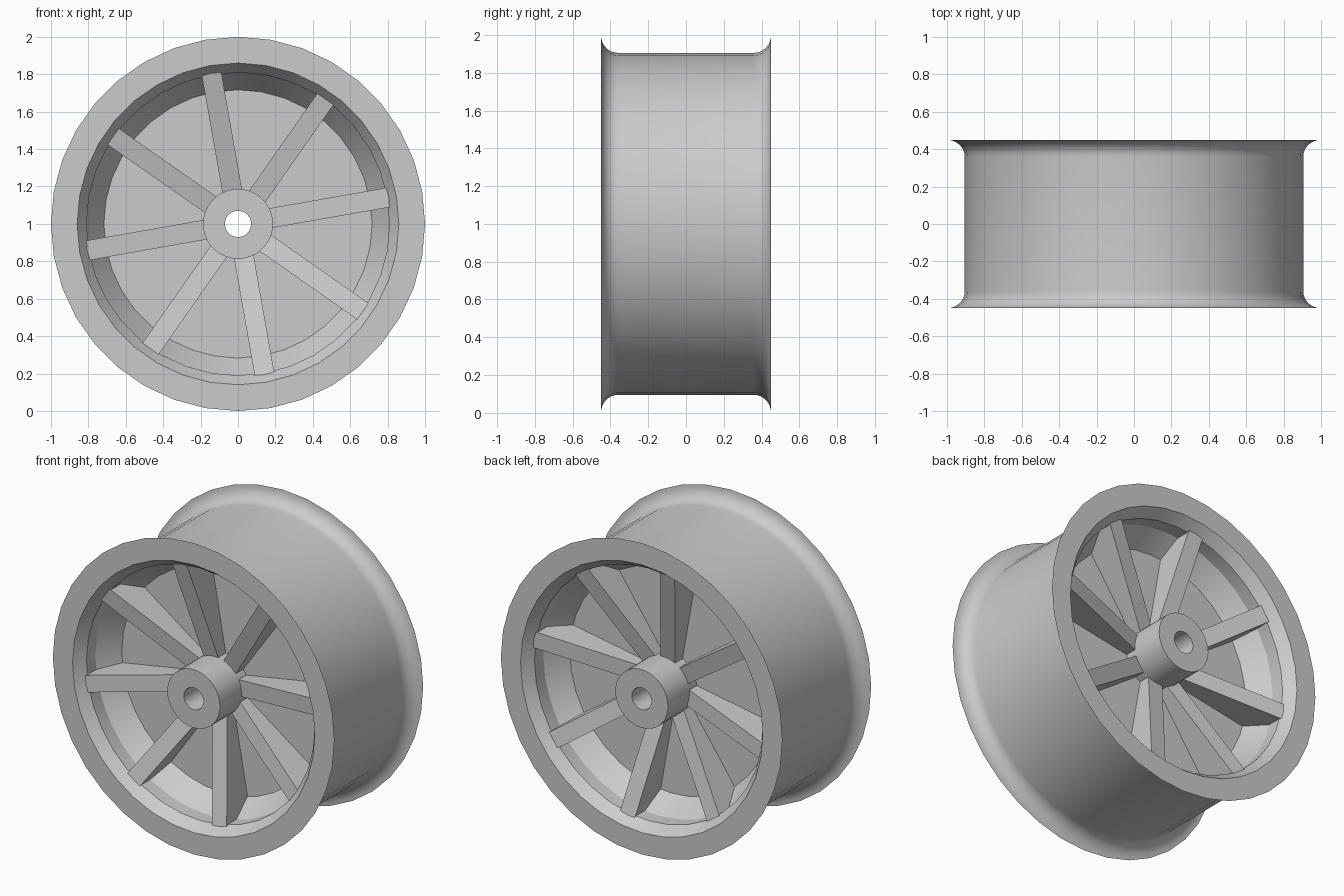
import bpy, bmesh, math
from mathutils import Matrix, Vector

cube = bpy.data.objects.get("Cube")
if cube:
    bpy.data.objects.remove(cube, do_unlink=True)

GREY = (0.6, 0.6, 0.6, 1.0)
metal = bpy.data.materials.new("grey_metal")
metal.use_nodes = True
metal.diffuse_color = GREY
metal.node_tree.nodes["Principled BSDF"].inputs["Base Color"].default_value = GREY

SEGMENTS = 36
HALF = 0.45          # half of the wheel width
CENTRE_Z = 1.0


def finish(bm, name, smooth):
    bmesh.ops.recalc_face_normals(bm, faces=bm.faces)
    mesh = bpy.data.meshes.new(name)
    bm.to_mesh(mesh)
    bm.free()
    mesh.materials.append(metal)
    obj = bpy.data.objects.new(name, mesh)
    bpy.context.collection.objects.link(obj)
    obj.location.z = CENTRE_Z
    if smooth:
        bpy.ops.object.select_all(action='DESELECT')
        obj.select_set(True)
        bpy.context.view_layer.objects.active = obj
        bpy.ops.object.shade_smooth_by_angle(angle=math.radians(25))
    return obj


def lathe(name, profile):
    """Spin a closed (radius, y) profile around the wheel axle."""
    bm = bmesh.new()
    rings = []
    for i in range(SEGMENTS):
        a = 2 * math.pi * i / SEGMENTS
        rings.append([bm.verts.new((r * math.cos(a), y, r * math.sin(a))) for r, y in profile])
    n = len(profile)
    for i in range(SEGMENTS):
        p, q = rings[i], rings[(i + 1) % SEGMENTS]
        for j in range(n):
            k = (j + 1) % n
            bm.faces.new((p[j], p[k], q[k], q[j]))
    return finish(bm, name, True)


# Rim: flared lip, straight barrel, stepped inner well and centre disc
front_half = [(0.17, -0.155), (0.717, -0.155), (0.81, -0.29), (0.81, -0.38), (0.86, -HALF)]
for i in range(9):
    t = math.radians(90 * i / 8)
    front_half.append((1.0 - 0.095 * math.sin(t), -0.36 - 0.09 * math.cos(t)))
back_half = [(r, -y) for r, y in reversed(front_half)]
lathe("rim", front_half + back_half)

# Hub: tube with an open axle hole
lathe("hub", [(0.07, -HALF), (0.187, -HALF), (0.187, HALF), (0.07, HALF)])

# Spokes: slanted bars rising from the hub to the rim, mirrored front to back
SIDE = [(0.12, -0.215), (0.85, -0.40), (0.85, -0.13), (0.12, -0.13)]
SPOKE_HALF_WIDTH = 0.053


def spokes(name, sign):
    bm = bmesh.new()
    for i in range(8):
        turn = Matrix.Rotation(-math.radians(10 + 45 * i), 4, 'Y')
        a, b = [[bm.verts.new(turn @ Vector((r, sign * y, w))) for r, y in SIDE]
                for w in (-SPOKE_HALF_WIDTH, SPOKE_HALF_WIDTH)]
        bm.faces.new(a)
        bm.faces.new(b)
        for j in range(4):
            k = (j + 1) % 4
            bm.faces.new((a[j], a[k], b[k], b[j]))
    return finish(bm, name, False)


spokes("front_spokes", 1)
spokes("back_spokes", -1)
